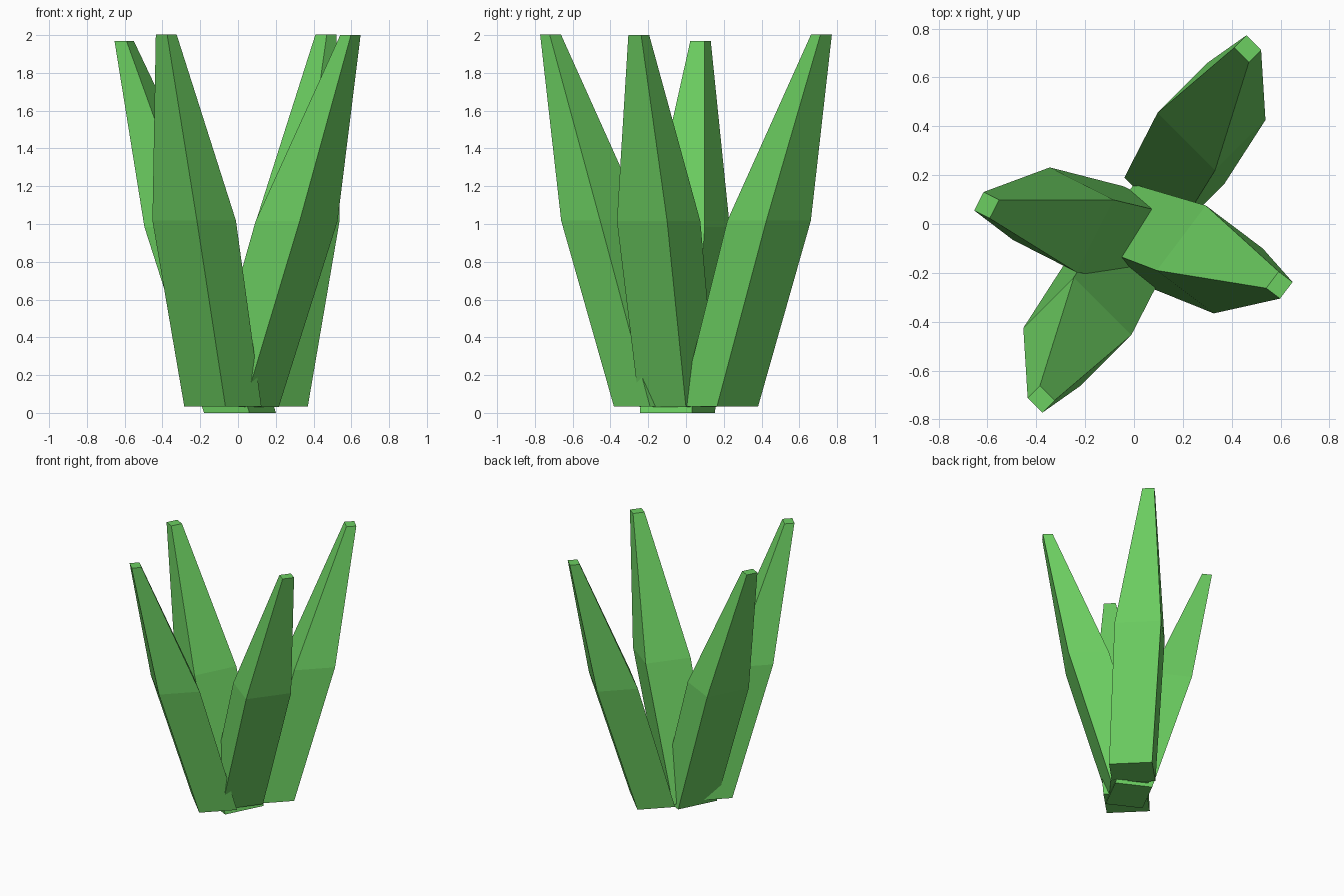
import bpy
from math import radians, cos, sin

if "Cube" in bpy.data.objects:
    bpy.data.objects.remove(bpy.data.objects["Cube"])

green = bpy.data.materials.new("leaf_green")
green.diffuse_color = (0.15, 0.62, 0.12, 1)
green.use_nodes = True
green.node_tree.nodes["Principled BSDF"].inputs["Base Color"].default_value = green.diffuse_color

# Rectangular section sizes (depth along the lean, width across): base, belly, tip
SIZES = [(0.27, 0.308), (0.292, 0.333), (0.071, 0.085)]


def leaf(name, angle, base_z, centres):
    """Loft three flat rectangles into one tapering leaf."""
    c, s = cos(radians(angle)), sin(radians(angle))
    verts = []
    for i, ((cx, cy), (d, w)) in enumerate(zip(centres, SIZES)):
        for u, v in ((-1, -1), (1, -1), (1, 1), (-1, 1)):
            a, b = u * d / 2, v * w / 2
            verts.append((cx + a * c - b * s, cy + a * s + b * c, base_z + 0.985 * i))
    faces = [(3, 2, 1, 0), (8, 9, 10, 11)]
    for r in (0, 4):
        for k in range(4):
            n = (k + 1) % 4
            faces.append((r + k, r + n, r + 4 + n, r + 4 + k))
    mesh = bpy.data.meshes.new(name)
    mesh.from_pydata(verts, [], faces)
    mesh.materials.append(green)
    obj = bpy.data.objects.new(name, mesh)
    bpy.context.collection.objects.link(obj)
    return obj


# Four leaves fanning out from the root
leaf("back_leaf", 45, 0.033, [(0.165, 0.177), (0.317, 0.44), (0.465, 0.717)])
leaf("front_leaf", 225, 0.033, [(-0.08, -0.177), (-0.232, -0.44), (-0.38, -0.717)])
leaf("left_leaf", 153, 0.0, [(0.01, -0.045), (-0.29, 0.017), (-0.603, 0.077)])
leaf("right_leaf", -37, 0.03, [(0.015, -0.042), (0.31, -0.145), (0.595, -0.25)])
